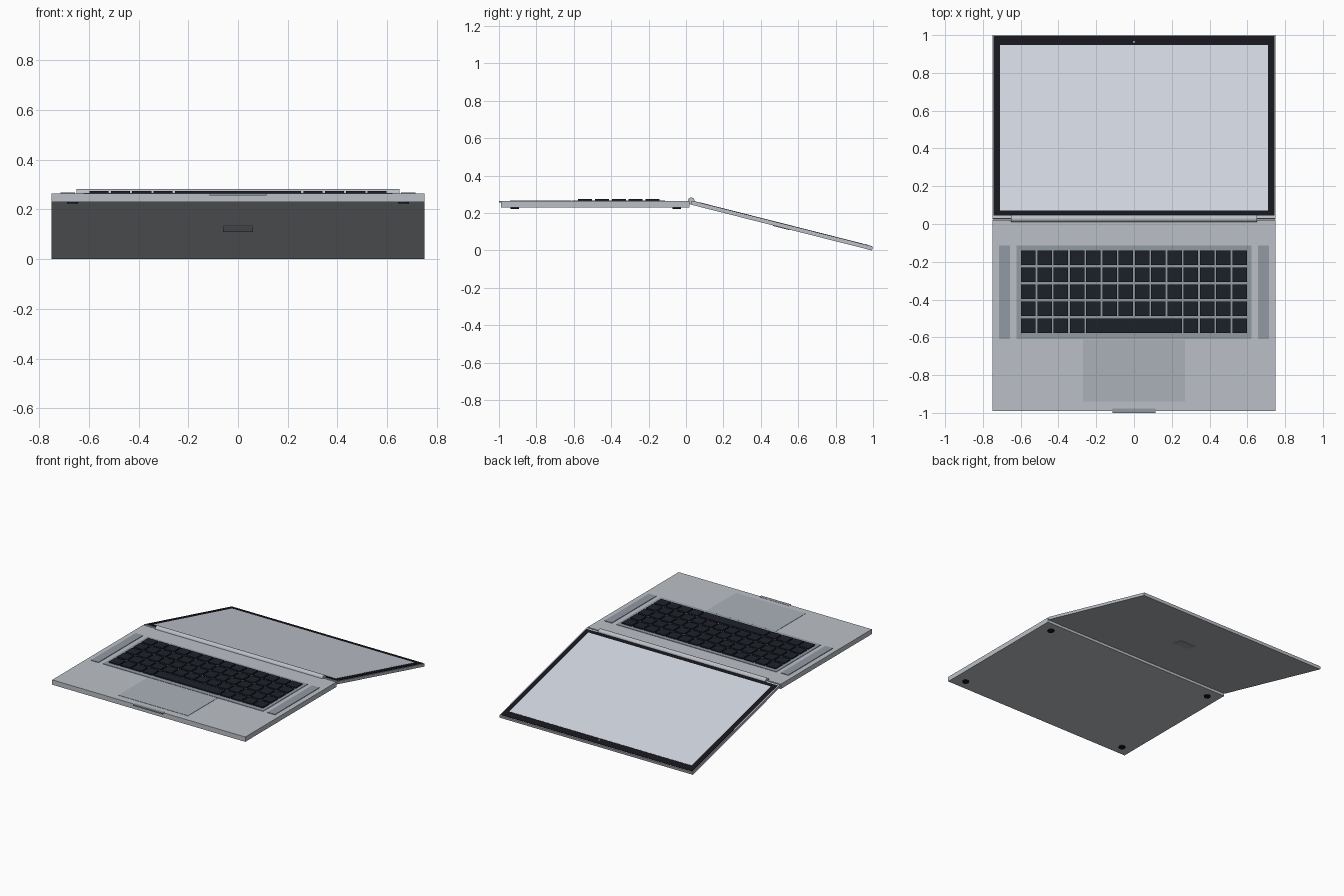
import bpy, math
from mathutils import Matrix, Vector

if "Cube" in bpy.data.objects:
    bpy.data.objects.remove(bpy.data.objects["Cube"])


def mat(name, rgb):
    m = bpy.data.materials.new(name)
    m.diffuse_color = (*rgb, 1)
    m.use_nodes = True
    m.node_tree.nodes["Principled BSDF"].inputs["Base Color"].default_value = m.diffuse_color
    return m


SILVER = mat("silver", (0.50, 0.53, 0.57))
TRAY = mat("tray_grey", (0.29, 0.32, 0.37))
PAD = mat("pad_grey", (0.41, 0.44, 0.49))
KEY = mat("key_black", (0.012, 0.015, 0.022))
BEZEL = mat("bezel_black", (0.008, 0.008, 0.012))
SCREEN = mat("screen_pale", (0.64, 0.68, 0.75))
PLATE = mat("plate_grey", (0.42, 0.44, 0.48))


def box(name, x, y, z, material, frame=Matrix()):
    """Box from (min, max) pairs, placed in an optional frame."""
    bpy.ops.mesh.primitive_cube_add(size=1)
    ob = bpy.context.object
    ob.name = name
    ob.data.materials.append(material)
    size = Matrix.Diagonal((x[1] - x[0], y[1] - y[0], z[1] - z[0], 1))
    ob.data.transform(size)
    mid = Vector((sum(x) / 2, sum(y) / 2, sum(z) / 2))
    ob.matrix_world = frame @ Matrix.Translation(mid)
    return ob


def cylinder(name, r, depth, material, matrix, sides=24):
    bpy.ops.mesh.primitive_cylinder_add(vertices=sides, radius=r, depth=depth)
    ob = bpy.context.object
    ob.name = name
    ob.data.materials.append(material)
    bpy.ops.object.shade_smooth_by_angle()
    ob.matrix_world = matrix
    return ob


TOP = 0.264

# Base slab, keyboard tray, trackpad and front opening tab
box("base", (-0.75, 0.75), (-0.99, 0.02), (0.23, TOP), SILVER)
box("keyboard_tray", (-0.622, 0.622), (-0.61, -0.113), (TOP - 0.004, TOP + 0.003), TRAY)
box("trackpad", (-0.27, 0.27), (-0.94, -0.612), (TOP - 0.004, TOP + 0.002), PAD)
box("opening_tab", (-0.115, 0.115), (-1.0, -0.976), (TOP - 0.008, TOP + 0.001), TRAY)

# Speaker strips and feet
for side, s in (("left", -1), ("right", 1)):
    box(f"speaker_{side}", sorted((s * 0.656, s * 0.714)), (-0.61, -0.115),
        (TOP - 0.004, TOP + 0.004), TRAY)
    for end, y in (("front", -0.915), ("back", -0.05)):
        cylinder(f"foot_{end}_{side}", 0.022, 0.012, BEZEL,
                 Matrix.Translation((s * 0.665, y, 0.229)))

# Keys: five rows of fourteen, the space bar spans six columns
PITCH, KW, KD = 0.0861, 0.077, 0.075
for row in range(5):
    yc = -0.179 - row * 0.09
    col = 0
    while col < 14:
        span = 6 if row == 4 and col == 4 else 1
        x0 = -0.598 + col * PITCH
        box("space_bar" if span > 1 else f"key_{row}_{col}",
            (x0, x0 + KW + (span - 1) * PITCH),
            (yc - KD / 2, yc + KD / 2), (TOP, TOP + 0.011), KEY)
        col += span

# Hinge barrel
cylinder("hinge", 0.0185, 1.3, SILVER,
         Matrix.Translation((0, 0.028, 0.2645)) @ Matrix.Rotation(math.pi / 2, 4, 'Y'))

# Lid: local y runs away from the hinge, local z is the display side
A = math.radians(14.2)
lid_frame = Matrix.Translation((0, 0.0251, math.sin(A))) @ Matrix.Rotation(-A, 4, 'X')
box("lid", (-0.75, 0.75), (0, 1.0), (0, 0.02), SILVER, lid_frame)
box("bezel", (-0.743, 0.743), (0.015, 0.994), (0.015, 0.0225), BEZEL, lid_frame)
box("screen", (-0.709, 0.709), (0.043, 0.945), (0.018, 0.0235), SCREEN, lid_frame)
box("lid_plate", (-0.06, 0.06), (0.455, 0.545), (-0.003, 0.004), PLATE, lid_frame)
cylinder("camera", 0.006, 0.006, TRAY, lid_frame @ Matrix.Translation((0, 0.963, 0.021)), 16)
